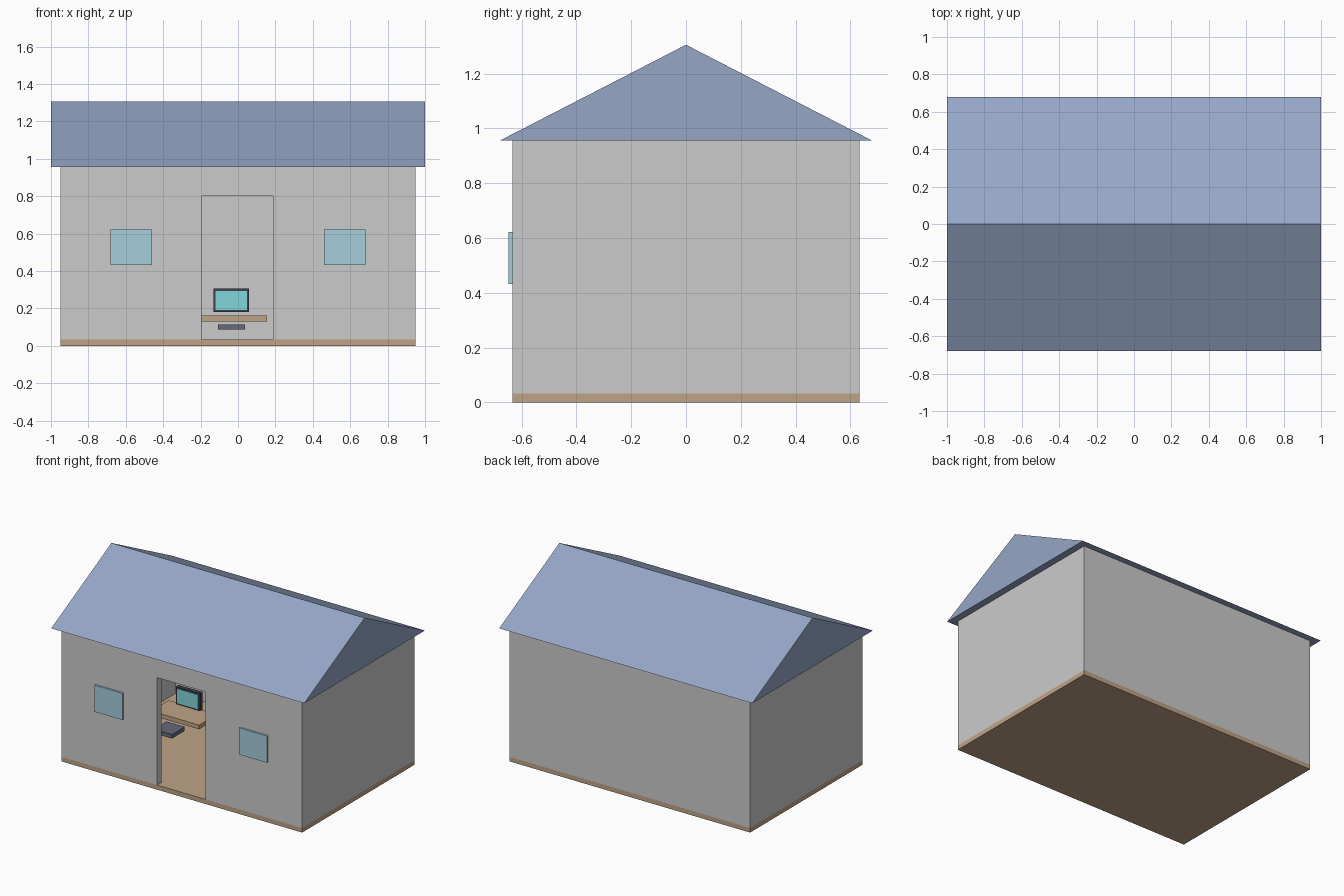
import bpy
import bmesh

if "Cube" in bpy.data.objects:
    bpy.data.objects.remove(bpy.data.objects["Cube"])

W, D, T = 0.95, 0.633, 0.047          # half width, half depth, wall thickness
FLOOR, EAVE, RIDGE = 0.033, 0.955, 1.305


def material(name, rgb):
    m = bpy.data.materials.new(name)
    m.diffuse_color = (*rgb, 1)
    m.use_nodes = True
    m.node_tree.nodes["Principled BSDF"].inputs["Base Color"].default_value = m.diffuse_color
    return m


roof_blue = material("roof_blue", (0.30, 0.38, 0.56))
wood = material("wood", (0.52, 0.37, 0.24))
glass = material("glass", (0.38, 0.62, 0.72))
screen_teal = material("screen_teal", (0.22, 0.68, 0.70))
dark = material("dark_plastic", (0.05, 0.05, 0.07))
cushion = material("cushion", (0.13, 0.14, 0.19))


def add_object(name, bm, mat=None):
    bmesh.ops.recalc_face_normals(bm, faces=bm.faces)
    mesh = bpy.data.meshes.new(name)
    bm.to_mesh(mesh)
    bm.free()
    ob = bpy.data.objects.new(name, mesh)
    bpy.context.collection.objects.link(ob)
    if mat:
        mesh.materials.append(mat)
    return ob


def box(name, x, y, z, mat=None):
    """Box from (min, max) pairs on each axis."""
    bm = bmesh.new()
    bmesh.ops.create_cube(bm, size=1)
    for v in bm.verts:
        v.co = [(a + b) / 2 + c * (b - a) for (a, b), c in zip((x, y, z), v.co)]
    return add_object(name, bm, mat)


def cut(target, cutter):
    mod = target.modifiers.new("cut", 'BOOLEAN')
    mod.operation = 'DIFFERENCE'
    mod.solver = 'EXACT'
    mod.object = cutter
    cutter.hide_render = True
    cutter.hide_set(True)


# Floor slab and hollow walls with a doorway
box("floor", (-W, W), (-D, D), (0, FLOOR), wood)
walls = box("walls", (-W, W), (-D, D), (FLOOR, EAVE))
cut(walls, box("room_cutter", (-W + T, W - T), (-D + T, D - T), (-0.1, 1.1)))
cut(walls, box("door_cutter", (-0.195, 0.186), (-D - 0.1, -D + 0.1), (-0.1, 0.8)))

# Gable roof prism
bm = bmesh.new()
gable = [bm.verts.new((-1, y, z)) for y, z in ((-0.68, EAVE), (0.68, EAVE), (0, RIDGE))]
end = bmesh.ops.extrude_face_region(bm, geom=[bm.faces.new(gable)], use_keep_orig=True)
for v in end["geom"]:
    if isinstance(v, bmesh.types.BMVert):
        v.co.x = 1
add_object("roof", bm, roof_blue)

# Windows standing slightly proud of the front wall
for side, cx in (("left", -0.571), ("right", 0.571)):
    box(f"window_{side}", (cx - 0.111, cx + 0.111), (-D - 0.014, -D + 0.014),
        (0.432, 0.622), glass)

# Row of workstations: desk, monitor, screen and seat
for i, cx in enumerate((-0.532, -0.035, 0.462), 1):
    box(f"desk_{i}", (cx - 0.19, cx + 0.19), (0.05, 0.25), (0.131, 0.161), wood)
    box(f"monitor_{i}", (cx - 0.095, cx + 0.095), (0.195, 0.225), (0.18, 0.305), dark)
    box(f"screen_{i}", (cx - 0.084, cx + 0.084), (0.191, 0.2), (0.191, 0.294), screen_teal)
    box(f"seat_{i}", (cx - 0.072, cx + 0.072), (-0.088, 0.056), (0.086, 0.115), cushion)
